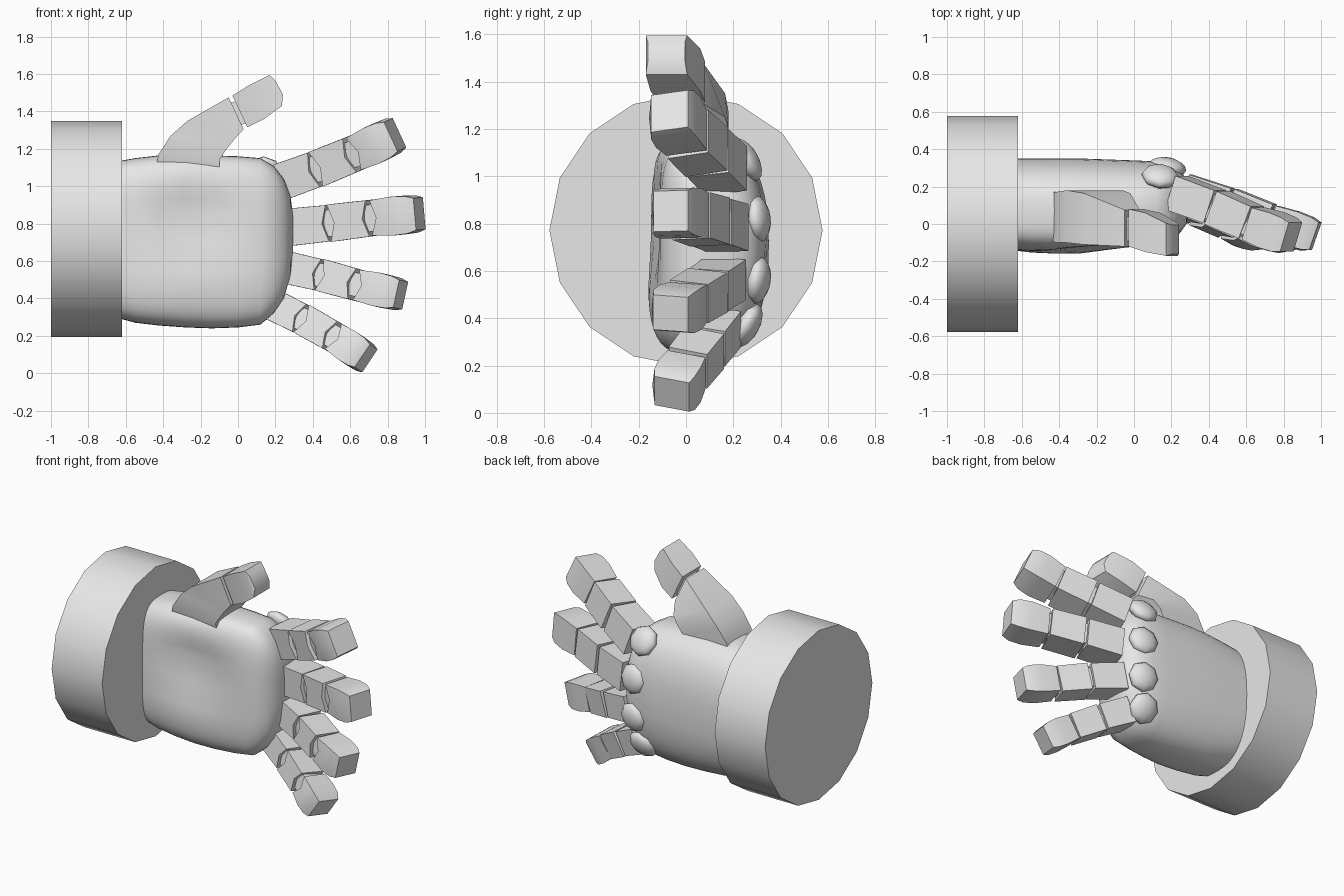
import bpy, bmesh, math
from mathutils import Vector

if "Cube" in bpy.data.objects:
    bpy.data.objects.remove(bpy.data.objects["Cube"])

grey = bpy.data.materials.new("grey")
grey.diffuse_color = (0.8, 0.8, 0.8, 1)
grey.use_nodes = True
grey.node_tree.nodes["Principled BSDF"].inputs["Base Color"].default_value = grey.diffuse_color


def finish(name, bm, smooth=None):
    bmesh.ops.recalc_face_normals(bm, faces=bm.faces)
    me = bpy.data.meshes.new(name)
    bm.to_mesh(me)
    bm.free()
    me.materials.append(grey)
    ob = bpy.data.objects.new(name, me)
    bpy.context.collection.objects.link(ob)
    if smooth:
        bpy.ops.object.select_all(action='DESELECT')
        ob.select_set(True)
        bpy.context.view_layer.objects.active = ob
        bpy.ops.object.shade_smooth_by_angle(angle=math.radians(smooth))
    return ob


def loft(name, rings, smooth=None):
    """Skin a list of point rings and cap both ends."""
    bm = bmesh.new()
    vs = [[bm.verts.new(p) for p in r] for r in rings]
    n = len(vs[0])
    for a, b in zip(vs, vs[1:]):
        for i in range(n):
            j = (i + 1) % n
            bm.faces.new((a[i], a[j], b[j], b[i]))
    bm.faces.new(vs[0])
    bm.faces.new(vs[-1])
    return finish(name, bm, smooth)


# Cuff: 16-sided drum along x
R = 0.577
loft("cuff", [[(x, R * math.cos(i * math.pi / 8), 0.772 + R * math.sin(i * math.pi / 8))
               for i in range(16)] for x in (-1, -0.62)], 30)

# Palm: rounded cross-sections, flatter in front, arched behind, with a hollow
# x, z low, z high, y front, y back
stations = [(-0.66, 0.30, 1.13, -0.14, 0.35), (-0.55, 0.27, 1.15, -0.155, 0.35),
            (-0.42, 0.255, 1.165, -0.165, 0.35), (-0.28, 0.245, 1.17, -0.165, 0.35),
            (-0.14, 0.24, 1.165, -0.145, 0.345), (0.0, 0.245, 1.16, -0.125, 0.34),
            (0.12, 0.26, 1.15, -0.11, 0.335), (0.19, 0.32, 1.11, -0.09, 0.32),
            (0.245, 0.40, 1.04, -0.05, 0.29), (0.28, 0.52, 0.95, 0.0, 0.24),
            (0.295, 0.66, 0.84, 0.07, 0.18)]
rings = []
for x, z0, z1, y0, y1 in stations:
    ring = []
    for i in range(48):
        t = i * math.tau / 48
        c, s = math.cos(t), math.sin(t)
        e = 2 / (2.4 if c > 0 else 3.8)
        ymid = 0.08 if x < 0.25 else (y0 + y1) / 2
        y = ymid + math.copysign(abs(c) ** e, c) * ((y1 - ymid) if c > 0 else (ymid - y0))
        z = (z0 + z1) / 2 + math.copysign(abs(s) ** e, s) * (z1 - z0) / 2
        if c < 0:
            y += 0.075 * math.exp(-((x + 0.25) / 0.2) ** 2 - ((z - 0.82) / 0.2) ** 2)
        ring.append((x, y, z))
    rings.append(ring)
loft("palm", rings, 50)


def segment(name, a, b, w, t, tip):
    """Finger box from a to b; the palm-side ends are notched, tips are puffed."""
    a, b = Vector(a), Vector(b)
    d = (b - a).normalized()
    n = Vector((0, -1, 0))
    n = (n - d * n.dot(d)).normalized()
    s = d.cross(n)
    L = (b - a).length

    def ring(u, scale, notch, puff):
        shape = [(-1, -1, 0), (0, -1, 0), (1, -1, 0), (1, 0, 0), (1, 1, 0),
                 (0, 1 + puff, notch), (-1, 1, 0), (-1, 0, 0)]
        return [a + d * (u + k) + s * (p * w / 2 * scale) + n * (q * t / 2 * scale)
                for p, q, k in shape]
    g = 0.008
    if tip:
        loft(name, [ring(g, 0.94, 0.03, 0), ring(L * 0.5, 1.04, 0, 0.16),
                    ring(L * 0.82, 1.0, 0, 0.1), ring(L, 0.86, 0, 0)], 55)
    else:
        loft(name, [ring(g, 1, 0.03, 0), ring(L - g, 0.97, -0.03, 0)])
        # small hinge hidden in the gap
        core = [[b + d * u + s * (p * w * 0.36) + n * (q * t * 0.36) for p, q in
                 ((-1, -1), (1, -1), (1, 1), (-1, 1))] for u in (-0.05, 0.05)]
        loft(name + "_hinge", core)


# Fingers: joint positions, width, thickness
fingers = {
    "index": ([(0.22, 0.17, 1.02), (0.44, 0.09, 1.10), (0.635, 0.005, 1.18), (0.84, -0.07, 1.275)], 0.2, 0.19),
    "middle": ([(0.27, 0.18, 0.78), (0.51, 0.105, 0.805), (0.73, 0.02, 0.832), (0.97, -0.065, 0.853)], 0.2, 0.18),
    "ring": ([(0.24, 0.17, 0.57), (0.46, 0.095, 0.52), (0.65, 0.01, 0.468), (0.87, -0.065, 0.42)], 0.175, 0.18),
    "little": ([(0.18, 0.15, 0.37), (0.36, 0.08, 0.28), (0.525, 0.005, 0.187), (0.685, -0.06, 0.08)], 0.17, 0.18),
}
for f, (pts, w, t) in fingers.items():
    for k, part in enumerate(("base", "middle", "tip")):
        segment(f"{f}_finger_{part}", pts[k], pts[k + 1], w, t, part == "tip")


def thumb(name, sections):
    # each section: outer x, z, inner x, z, front y, back y
    loft(name, [[(ox, y0, oz), (ix, y0, iz), (ix, y1, iz), (ox, y1, oz)]
                for ox, oz, ix, iz, y0, y1 in sections], 35)


thumb("thumb_base", [(-0.44, 1.10, -0.10, 1.08, -0.08, 0.17),
                     (-0.425, 1.17, -0.10, 1.14, -0.10, 0.17),
                     (-0.36, 1.27, -0.06, 1.20, -0.10, 0.18),
                     (-0.27, 1.35, -0.02, 1.25, -0.11, 0.165),
                     (-0.05, 1.475, 0.03, 1.305, -0.12, 0.075)])
thumb("thumb_hinge", [(-0.08, 1.43, 0.0, 1.32, -0.09, 0.04),
                      (0.0, 1.46, 0.07, 1.35, -0.09, 0.04)])
thumb("thumb_tip", [(-0.03, 1.485, 0.05, 1.315, -0.12, 0.08),
                    (0.06, 1.54, 0.14, 1.36, -0.15, 0.06),
                    (0.17, 1.595, 0.235, 1.43, -0.17, 0.005),
                    (0.20, 1.565, 0.24, 1.49, -0.16, -0.005)])

# Knuckles: flattened eight-sided domes on the back of the hand
knuckles = [((0.14, 0.255, 1.07), (0.1, 0.85, 0.5)), ((0.18, 0.305, 0.82), (0.2, 1, 0.12)),
            ((0.18, 0.305, 0.56), (0.2, 1, -0.15)), ((0.14, 0.26, 0.37), (0.1, 0.85, -0.45))]
for i, (c, nrm) in enumerate(knuckles):
    bm = bmesh.new()
    bmesh.ops.create_uvsphere(bm, u_segments=8, v_segments=8, radius=1)
    q = Vector(nrm).to_track_quat('Z', 'Y')
    for v in bm.verts:
        v.co = q @ Vector((v.co.x * 0.1, v.co.y * 0.1, v.co.z * 0.05)) + Vector(c)
    finish(f"knuckle_{i + 1}", bm, 60)
